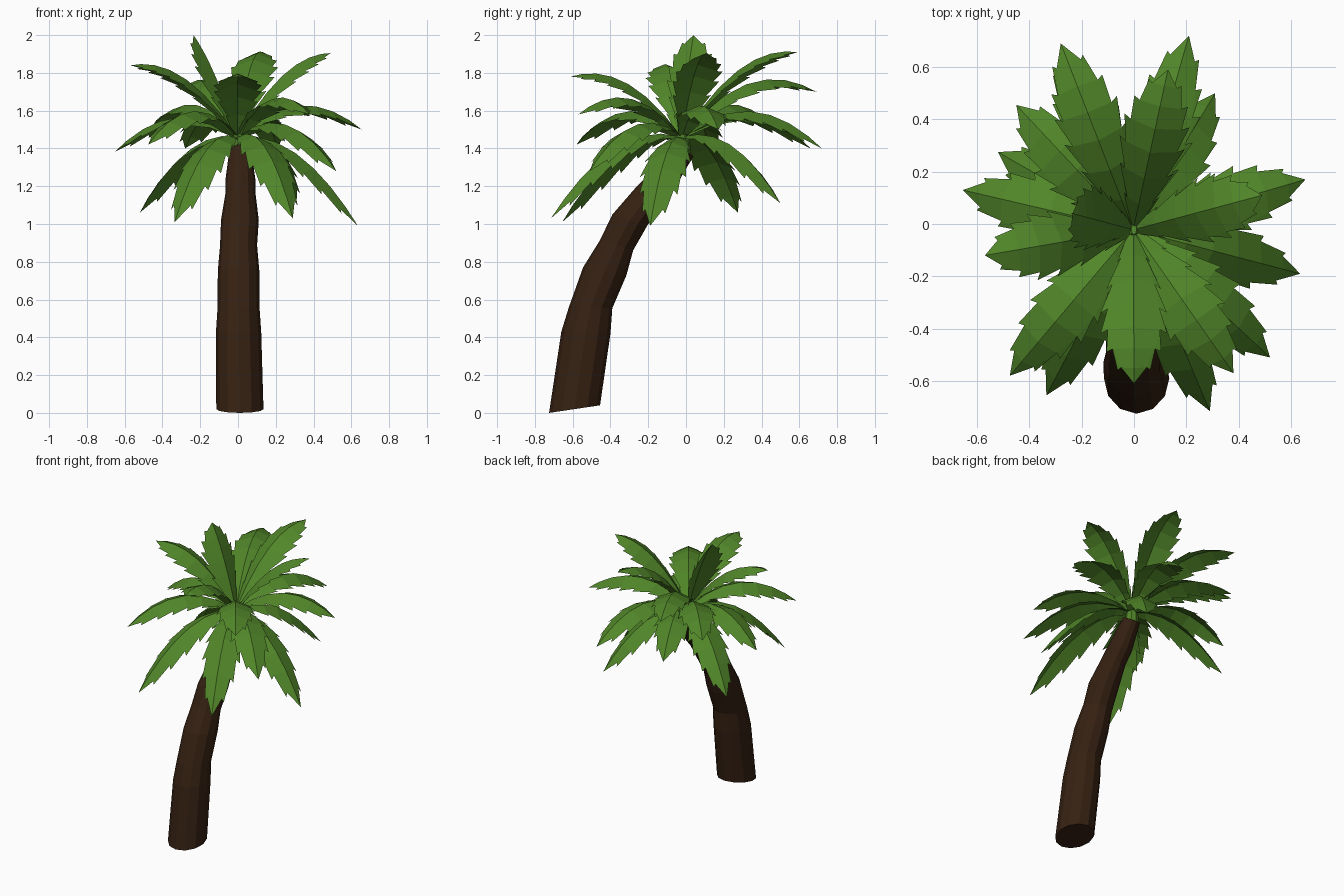
import bpy, bmesh, math
from mathutils import Vector

if "Cube" in bpy.data.objects:
    bpy.data.objects.remove(bpy.data.objects["Cube"])


def material(name, color):
    m = bpy.data.materials.new(name)
    m.diffuse_color = color
    m.use_nodes = True
    m.node_tree.nodes["Principled BSDF"].inputs["Base Color"].default_value = m.diffuse_color
    return m


def finish(bm, name, mat):
    bmesh.ops.recalc_face_normals(bm, faces=bm.faces)
    mesh = bpy.data.meshes.new(name)
    bm.to_mesh(mesh)
    bm.free()
    obj = bpy.data.objects.new(name, mesh)
    obj.data.materials.append(mat)
    bpy.context.collection.objects.link(obj)
    return obj


def loft(name, rings, sides, mat):
    """Tube through tilted rings: (front y, front z, back y, back z, x centre, x radius)."""
    bm = bmesh.new()
    loops = []
    for y0, z0, y1, z1, cx, rx in rings:
        loop = []
        for i in range(sides):
            a = 2 * math.pi * i / sides
            f = (1 - math.cos(a)) / 2
            loop.append(bm.verts.new((cx + rx * math.sin(a), y0 + (y1 - y0) * f, z0 + (z1 - z0) * f)))
        loops.append(loop)
    for a, b in zip(loops, loops[1:]):
        for i in range(sides):
            j = (i + 1) % sides
            bm.faces.new((a[i], a[j], b[j], b[i]))
    bm.faces.new(loops[0])
    bm.faces.new(loops[-1])
    return finish(bm, name, mat)


bark = material("bark", (0.036, 0.015, 0.006, 1))
green = material("leaf_green", (0.082, 0.24, 0.022, 1))

# Curved trunk, leaning backwards
loft("trunk", [
    (-0.725, 0.00, -0.455, 0.04, 0.01, 0.125),
    (-0.66, 0.43, -0.40, 0.42, 0.003, 0.12),
    (-0.62, 0.56, -0.39, 0.555, 0.003, 0.111),
    (-0.545, 0.77, -0.315, 0.73, 0.003, 0.11),
    (-0.455, 0.915, -0.28, 0.86, 0.003, 0.098),
    (-0.39, 1.05, -0.206, 0.99, 0.01, 0.1),
    (-0.26, 1.20, -0.12, 1.12, 0.013, 0.08),
    (-0.19, 1.27, -0.06, 1.19, 0.013, 0.08),
    (-0.06, 1.42, 0.04, 1.36, 0.012, 0.058),
], 12, bark)

# Green stub that holds the fronds
loft("crown_core", [
    (-0.06, 1.41, 0.03, 1.35, 0.005, 0.048),
    (-0.06, 1.46, 0.02, 1.44, 0.0, 0.04),
    (-0.04, 1.49, 0.0, 1.48, 0.0, 0.01),
], 8, green)

# Half width of a frond at each rib station
STATIONS = [0.0, 0.16, 0.32, 0.48, 0.63, 0.77, 0.9, 1.0]
WIDTHS = [0.02, 0.06, 0.1, 0.122, 0.122, 0.1, 0.06, 0.0]


def frond(name, tip):
    """Arched, folded, saw-edged leaf from the crown to the given tip."""
    base, tip = Vector((-0.003, -0.022, 1.46)), Vector(tip)
    flat = Vector((tip.x - base.x, tip.y - base.y, 0))
    control = (base + tip) / 2 + Vector((0, 0, 0.28 * flat.length / 0.65))
    side = flat.normalized().cross(Vector((0, 0, 1)))

    def rib(t):
        return base * (1 - t) ** 2 + control * 2 * t * (1 - t) + tip * t * t

    def edge(t, w, s):
        tangent = (control - base) * (1 - t) + (tip - control) * t
        normal = side.cross(tangent.normalized())
        return rib(t) + side * (s * w * 0.95) - normal * (w * 0.38)

    bm = bmesh.new()
    mids = [bm.verts.new(rib(t)) for t in STATIONS]
    n = len(mids) - 1
    for s in (-1, 1):
        notch = [bm.verts.new(edge(t, w * 0.86, s)) for t, w in zip(STATIONS[:-1], WIDTHS)]
        for i in range(n):
            if i == n - 1:
                shape = [mids[i], mids[i + 1], notch[i]]
            else:
                # tooth leans past the next notch, towards the tip
                tooth = bm.verts.new(edge(STATIONS[i + 1] + 0.02, WIDTHS[i + 1] * 1.1, s))
                bm.faces.new((notch[i + 1], tooth, notch[i])[::s])
                shape = [mids[i], mids[i + 1], notch[i + 1], notch[i]]
            bm.faces.new(shape[::s])
    finish(bm, name, green)


# Frond tips, upper tier to lower tier
TIPS = [
    (-0.235, 0.04, 2.0), (0.49, 0.11, 1.905), (0.13, 0.59, 1.91),
    (-0.57, -0.12, 1.84), (0.0, -0.61, 1.78), (-0.28, 0.69, 1.70),
    (0.38, -0.57, 1.58), (0.655, 0.17, 1.50), (-0.45, 0.455, 1.52),
    (-0.475, -0.58, 1.42), (0.21, 0.72, 1.40), (-0.655, 0.13, 1.38),
    (-0.28, 0.66, 1.40), (0.52, -0.51, 1.28),
    (0.31, 0.50, 1.11), (-0.52, 0.275, 1.06), (0.29, -0.715, 1.03),
    (-0.335, -0.655, 1.01), (0.635, -0.19, 0.99),
]
for k, tip in enumerate(TIPS):
    frond(f"frond_{k + 1:02d}", tip)
